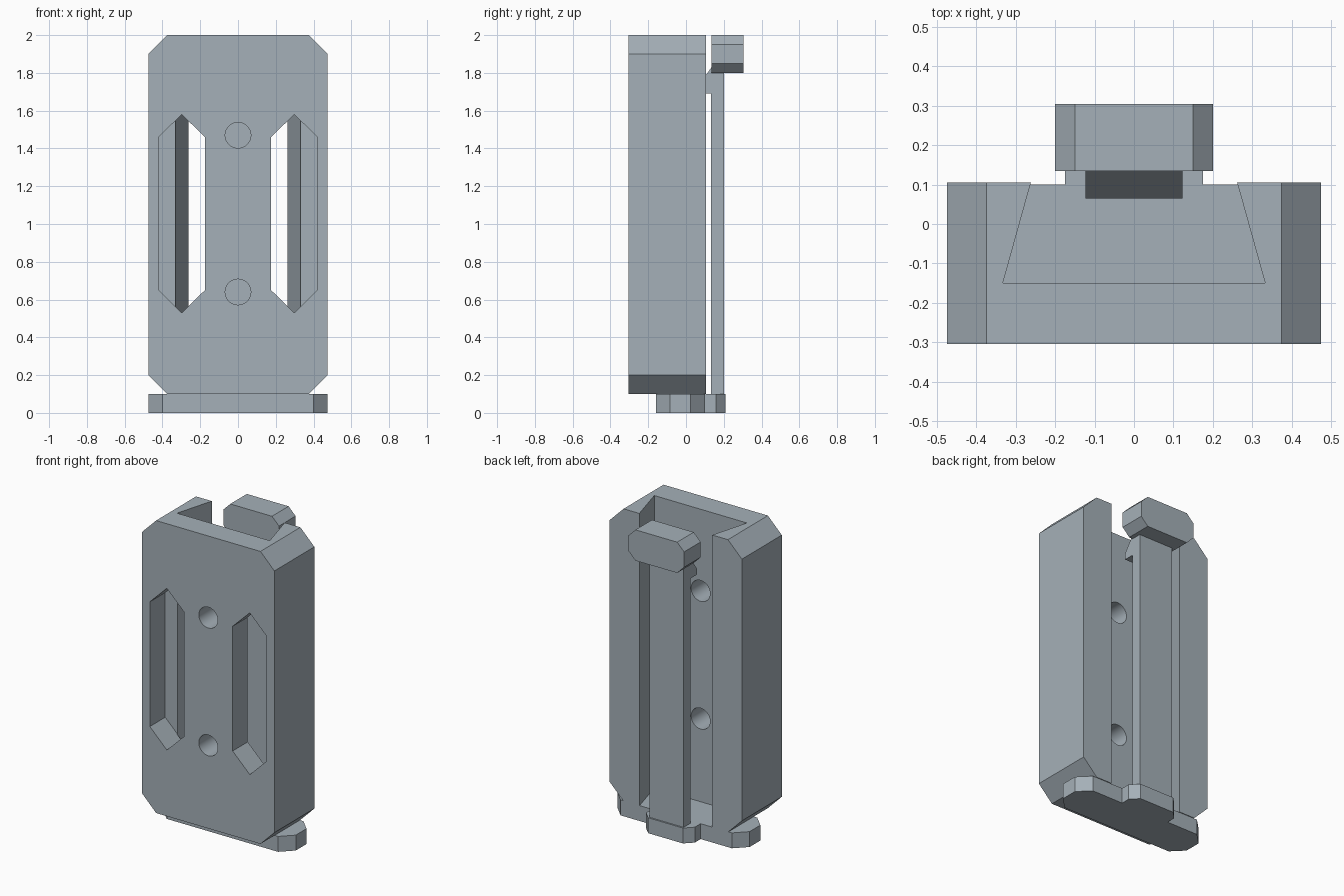
import bpy, bmesh, math
from mathutils import Vector

if "Cube" in bpy.data.objects:
    bpy.data.objects.remove(bpy.data.objects["Cube"])

steel = bpy.data.materials.new("blue_grey")
steel.diffuse_color = (0.376, 0.434, 0.479, 1)
steel.use_nodes = True
steel.node_tree.nodes["Principled BSDF"].inputs["Base Color"].default_value = steel.diffuse_color


def prism(name, points, axis, start, end):
    """Extrude a 2D outline along an axis: x takes (y, z), y takes (x, z), z takes (x, y)."""
    def place(a, b):
        return {"x": (start, a, b), "y": (a, start, b), "z": (a, b, start)}[axis]
    bm = bmesh.new()
    face = bm.faces.new([bm.verts.new(place(*p)) for p in points])
    moved = bmesh.ops.extrude_face_region(bm, geom=[face])["geom"]
    shift = Vector([end - start if axis == a else 0 for a in "xyz"])
    bmesh.ops.translate(bm, vec=shift, verts=[v for v in moved if isinstance(v, bmesh.types.BMVert)])
    bmesh.ops.recalc_face_normals(bm, faces=bm.faces)
    mesh = bpy.data.meshes.new(name)
    bm.to_mesh(mesh)
    bm.free()
    mesh.materials.append(steel)
    obj = bpy.data.objects.new(name, mesh)
    bpy.context.collection.objects.link(obj)
    return obj


def mirrored(half):
    """Complete a right-hand outline with its mirror across x = 0."""
    return half + [(-x, v) for x, v in reversed(half)]


def cut(target, cutter):
    mod = target.modifiers.new("cut", "BOOLEAN")
    mod.operation = "DIFFERENCE"
    mod.solver = "EXACT"
    mod.object = cutter
    bpy.context.view_layer.objects.active = target
    bpy.ops.object.modifier_apply(modifier=mod.name)
    bpy.data.objects.remove(cutter, do_unlink=True)


# Main body: block with chamfered corners
body = prism("body", mirrored([(0.375, 0.1), (0.475, 0.2), (0.475, 1.9), (0.375, 2.0)]),
             "y", -0.305, 0.105)

# Dovetail channel, open at the back and both ends
slope = (0.333 - 0.262) / 0.255
cut(body, prism("channel_cutter", mirrored([(0.333, -0.15), (0.262 - slope * 0.1, 0.205)]),
                "z", -0.1, 2.2))

# Pointed slots through the front wall
slot = [(0.175, 0.65), (0.298, 0.53), (0.42, 0.65), (0.42, 1.46), (0.298, 1.58), (0.175, 1.46)]
for side in (-1, 1):
    cut(body, prism("slot_cutter", [(side * x, z) for x, z in slot], "y", -0.4, -0.147))

# Screw holes
for height in (0.64, 1.47):
    ring = [(0.068 * math.cos(i * math.tau / 40), height + 0.068 * math.sin(i * math.tau / 40))
            for i in range(40)]
    cut(body, prism("hole_cutter", ring, "y", -0.4, -0.1))

bpy.ops.object.select_all(action="DESELECT")
body.select_set(True)
bpy.context.view_layer.objects.active = body
bpy.ops.object.shade_smooth_by_angle(angle=math.radians(20))

# Base plate with chamfered corners and a rear tab
prism("base_plate", mirrored([(0.4, -0.16), (0.475, -0.085), (0.475, 0.025), (0.4, 0.1),
                              (0.175, 0.1), (0.175, 0.16), (0.125, 0.21)]), "z", 0, 0.1)

# Spring arm with the catch hook near its top
prism("spring_arm", [(0.2, 0.1), (0.2, 1.8), (0.135, 1.83), (0.065, 1.73), (0.065, 1.69),
                     (0.132, 1.69), (0.132, 0.1)], "x", -0.123, 0.123)

# Thumb tab on top of the arm
prism("thumb_tab", mirrored([(0.15, 1.8), (0.2, 1.85), (0.2, 1.95), (0.15, 2.0)]),
      "y", 0.135, 0.305)
